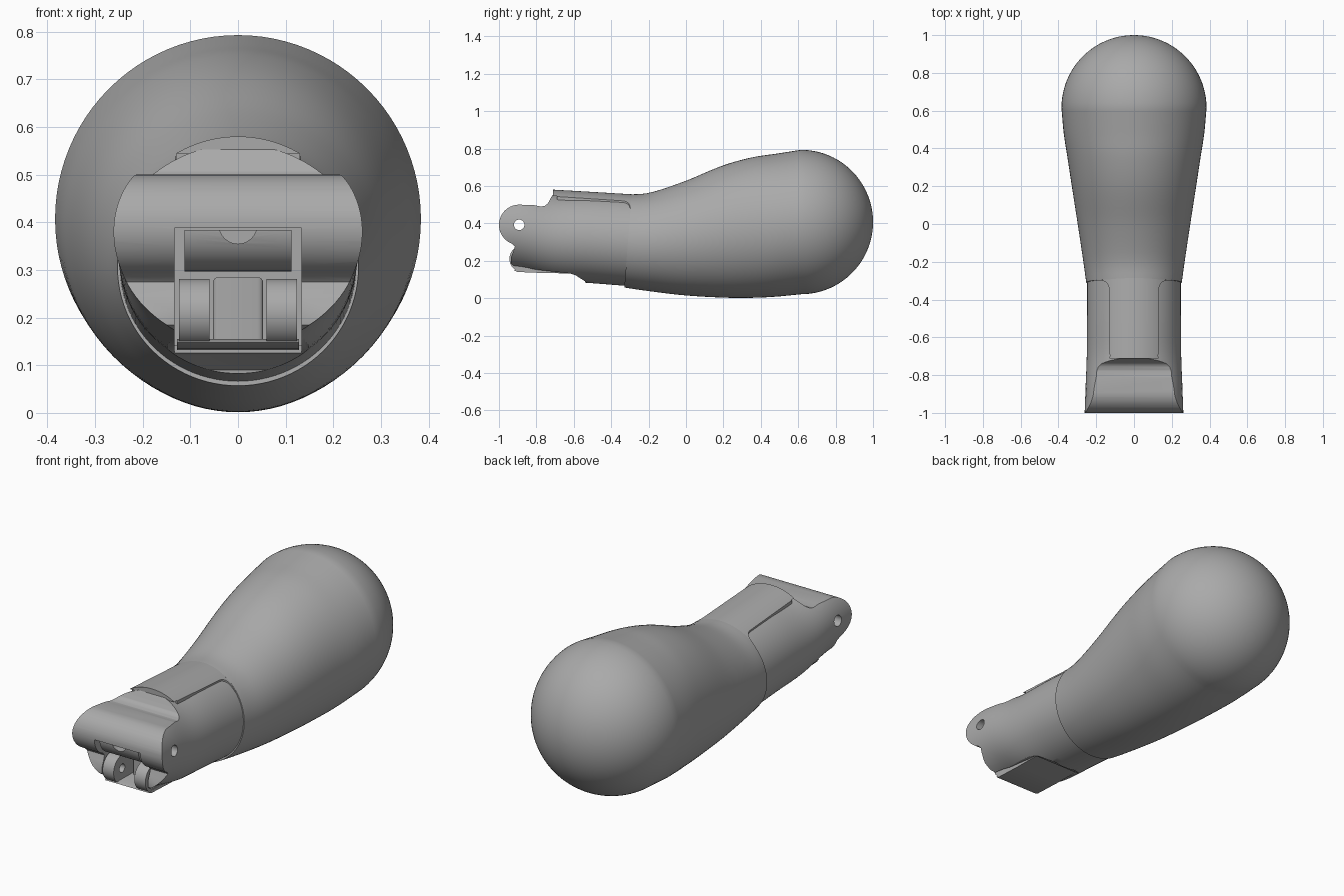
import bpy, bmesh, math
from mathutils import Vector

if "Cube" in bpy.data.objects:
    bpy.data.objects.remove(bpy.data.objects["Cube"])

grey = bpy.data.materials.new("mid_grey")
grey.diffuse_color = (0.4, 0.4, 0.4, 1)
grey.use_nodes = True
grey.node_tree.nodes["Principled BSDF"].inputs["Base Color"].default_value = grey.diffuse_color


def make(name, bm):
    bmesh.ops.recalc_face_normals(bm, faces=bm.faces[:])
    me = bpy.data.meshes.new(name)
    bm.to_mesh(me)
    bm.free()
    me.materials.append(grey)
    ob = bpy.data.objects.new(name, me)
    bpy.context.collection.objects.link(ob)
    return ob


def smooth_rows(rows, n=5):
    """Catmull-Rom interpolation through section rows."""
    out = []
    for i in range(len(rows) - 1):
        p = [Vector(rows[max(0, min(len(rows) - 1, i + k))]) for k in (-1, 0, 1, 2)]
        for s in range(n):
            t = s / n
            out.append(0.5 * (2 * p[1] + (p[2] - p[0]) * t
                       + (2 * p[0] - 5 * p[1] + 4 * p[2] - p[3]) * t * t
                       + (3 * p[1] - p[0] - 3 * p[2] + p[3]) * t ** 3))
    return out + [Vector(rows[-1])]


def loft(name, rows, shear=None, grow=0.0, n=96):
    """Elliptical sections along y; row = (y, top, bottom, half width)."""
    bm = bmesh.new()
    rings = []
    for y, top, bot, hw in rows:
        c, b = (top + bot) / 2, (top - bot) / 2 + grow
        ring = []
        for k in range(n):
            a = 2 * math.pi * k / n
            z = c + b * math.sin(a)
            dy = shear(y) * (z - c) if shear else 0
            ring.append(bm.verts.new(((hw + grow) * math.cos(a), y + dy, z)))
        rings.append(ring)
    for r, s in zip(rings, rings[1:]):
        for k in range(n):
            bm.faces.new((r[k], r[(k + 1) % n], s[(k + 1) % n], s[k]))
    bm.faces.new(rings[0])
    bm.faces.new(rings[-1])
    return make(name, bm)


def prism(name, pts, lo, hi, axis="x", bevel=0.0):
    """Outline extruded along x (points are y,z) or z (points are x,y)."""
    bm = bmesh.new()
    put = (lambda p, d: (d, p[0], p[1])) if axis == "x" else (lambda p, d: (p[0], p[1], d))
    A = [bm.verts.new(put(p, lo)) for p in pts]
    B = [bm.verts.new(put(p, hi)) for p in pts]
    caps = [bm.faces.new(A), bm.faces.new(B)]
    for i in range(len(pts)):
        j = (i + 1) % len(pts)
        bm.faces.new((A[i], A[j], B[j], B[i]))
    if bevel:
        edges = list({e for f in caps for e in f.edges})
        bmesh.ops.bevel(bm, geom=edges, offset=bevel, segments=4, profile=0.5, affect='EDGES')
    return make(name, bm)


def box(name, x0, x1, y0, y1, z0, z1, bevel=0.0):
    return prism(name, [(y0, z0), (y1, z0), (y1, z1), (y0, z1)], x0, x1, bevel=bevel)


def arc(cy, cz, r, a0, a1, n=24):
    return [(cy + r * math.cos(math.radians(a0 + (a1 - a0) * i / n)),
             cz + r * math.sin(math.radians(a0 + (a1 - a0) * i / n))) for i in range(n + 1)]


def disc(name, cy, cz, r, x0, x1, bevel=0.0):
    return prism(name, arc(cy, cz, r, 0, 352.5, 47), x0, x1, bevel=bevel)


def boolean(ob, cutter, op='DIFFERENCE'):
    m = ob.modifiers.new("cut", 'BOOLEAN')
    m.object, m.operation, m.solver = cutter, op, 'EXACT'
    dg = bpy.context.evaluated_depsgraph_get()
    me = bpy.data.meshes.new_from_object(ob.evaluated_get(dg))
    ob.modifiers.clear()
    ob.data = me
    bpy.data.objects.remove(cutter)


# main body: tapered handle ending in a round bulb
rows = smooth_rows([(-0.31, 0.555, 0.057, 0.253), (-0.2, 0.566, 0.04, 0.268),
                    (0, 0.63, 0.015, 0.298), (0.2, 0.71, 0.003, 0.329),
                    (0.35, 0.752, 0.002, 0.352), (0.48, 0.772, 0.008, 0.372),
                    (0.615, 0.793, 0.021, 0.384)])
for i in range(1, 24):
    a = math.radians(90 * i / 23.2)
    r = 0.386 * math.cos(a)
    rows.append((0.615 + 0.385 * math.sin(a), 0.407 + r, 0.407 - r, r * 0.995))
body = loft("bulb_body", rows, lambda y: 0.08 * max(0, min(1, (0.1 - y) / 0.41)))

# front shell: rounded sleeve trimmed to the side outline
shell_rows = smooth_rows([(-1.05, 0.615, 0.15, 0.263), (-0.88, 0.602, 0.135, 0.257),
                          (-0.7, 0.562, 0.095, 0.25), (-0.5, 0.557, 0.08, 0.248),
                          (-0.25, 0.545, 0.06, 0.248)])
KY, KZ = -0.892, 0.392
outline = [(-0.27, 0.7), (-0.69, 0.7), (-0.695, 0.57), (-0.715, 0.55), (-0.728, 0.525),
           (-0.74, 0.505), (-0.755, 0.494), (-0.775, 0.49), (-0.81, 0.497)]
outline += arc(KY, KZ, 0.108, 90, 250)
outline += [(-0.915, 0.275), (-0.925, 0.245), (-0.937, 0.215), (-0.935, 0.185), (-0.91, 0.165),
            (-0.62, 0.132), (-0.59, 0.122), (-0.54, 0.09), (-0.53, 0.0), (-0.27, 0.0)]
shell = loft("front_shell", shell_rows)
boolean(shell, prism("trim", outline, -0.5, 0.5), 'INTERSECT')
boolean(shell, box("slot", -0.133, 0.133, -1.2, -0.6, 0.1, 0.388))
boolean(shell, disc("pin_hole", KY, KZ, 0.028, -0.5, 0.5))

# raised tongue on top, flaring out where it meets the body
half = [(0.13, -0.712), (0.133, -0.36)] + arc(0.173, -0.34, 0.04, 180, 90, 8) + [(0.24, -0.296), (0.24, -0.26)]
plan = half + [(-x, y) for x, y in reversed(half)]
tongue = loft("top_tongue", smooth_rows([(-0.76, 0.581, 0.09, 0.25), (-0.5, 0.566, 0.08, 0.248),
                                         (-0.25, 0.551, 0.06, 0.248)]), grow=0.002)
boolean(tongue, prism("tongue_trim", plan, 0.4, 0.8, axis="z"), 'INTERSECT')
boolean(tongue, box("tongue_under", -0.5, 0.5, -0.8, -0.69, 0.3, 0.545))

# hinge barrel inside the knuckle
barrel = disc("hinge_barrel", KY, KZ, 0.095, -0.112, 0.112, bevel=0.006)
boolean(barrel, disc("barrel_hole", KY, KZ, 0.028, -0.5, 0.5))
boolean(barrel, box("barrel_top", -0.2, 0.2, -1.1, -0.7, 0.384, 0.6))
notch = [(0.04 * math.cos(math.radians(7.5 * i)), 0.395 + 0.04 * math.sin(math.radians(7.5 * i))) for i in range(48)]
bm = bmesh.new()
ends = [[bm.verts.new((x, y, z)) for x, z in notch] for y in (-1.2, -0.93)]
for e in ends:
    bm.faces.new(e)
for i in range(48):
    j = (i + 1) % 48
    bm.faces.new((ends[0][i], ends[0][j], ends[1][j], ends[1][i]))
boolean(barrel, make("notch", bm))

# lower clevis: two rounded lugs, a centre tongue and a base plate
parts = [body, shell, tongue, barrel]
for side, name in ((-1, "left_lug"), (1, "right_lug")):
    x0, x1 = sorted((0.06 * side, 0.124 * side))
    pts = arc(-0.873, 0.21, 0.071, 90, 270) + [(-0.6, 0.139), (-0.6, 0.25), (-0.7, 0.281)]
    lug = prism(name, pts, x0, x1, bevel=0.02)
    boolean(lug, disc("lug_hole", -0.873, 0.21, 0.022, -0.5, 0.5))
    parts.append(lug)
parts.append(box("centre_tongue", -0.053, 0.053, -0.80, -0.58, 0.145, 0.285, bevel=0.012))
parts.append(box("slot_back", -0.134, 0.134, -0.68, -0.56, 0.14, 0.39))
parts.append(prism("base_plate", [(-0.92, 0.148), (-0.9, 0.14), (-0.75, 0.134), (-0.58, 0.132),
                                  (-0.58, 0.15), (-0.9, 0.155)], -0.128, 0.128))

# smooth shading with crisp edges
bpy.ops.object.select_all(action='DESELECT')
for ob in parts:
    ob.select_set(True)
bpy.context.view_layer.objects.active = body
bpy.ops.object.shade_smooth_by_angle(angle=math.radians(32))
